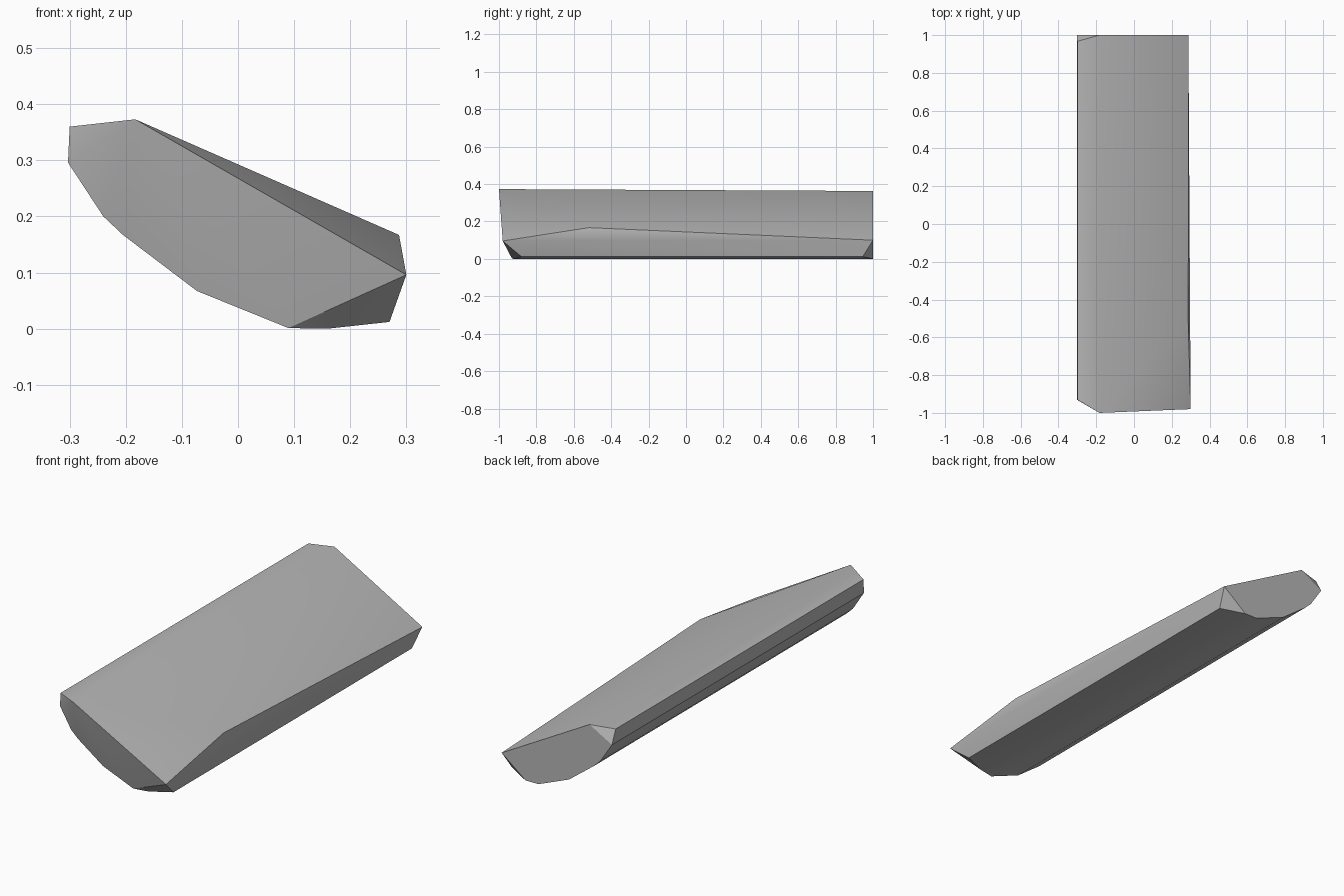
import bpy
import bmesh
import math

# Remove the default object
cube = bpy.data.objects.get("Cube")
if cube:
    bpy.data.objects.remove(cube, do_unlink=True)

# Plain grey material
grey = bpy.data.materials.new("grey")
grey.use_nodes = True
colour = (0.47, 0.47, 0.47, 1.0)
grey.diffuse_color = colour
grey.node_tree.nodes["Principled BSDF"].inputs["Base Color"].default_value = colour

# Cross-section corners: x, z, y at the front end, y at the back end
section = [
    (-0.30, 0.36, -0.93, 0.967),
    (-0.303, 0.296, -0.93, 1.0),
    (-0.24, 0.20, -0.935, 1.0),
    (-0.205, 0.167, -0.935, 1.0),
    (-0.073, 0.067, -0.93, 1.0),
    (0.09, 0.001, -0.93, 1.0),
    (0.16, 0.0, -0.915, 1.0),
    (0.27, 0.012, -0.88, 0.945),
]
points = []
for x, z, front, back in section:
    points += [(x, front, z), (x, back, z)]

# Ridge ends, lower side corners and the raised point on the side edge
points += [
    (-0.183, -1.0, 0.373), (-0.183, 1.0, 0.363),
    (0.30, -0.98, 0.096), (0.288, 1.0, 0.10),
    (0.287, -0.52, 0.167),
]

# Wrap the corners in a convex skin
bm = bmesh.new()
for p in points:
    bm.verts.new(p)
result = bmesh.ops.convex_hull(bm, input=bm.verts[:])
loose = [v for v in bm.verts if not v.link_faces]
bmesh.ops.delete(bm, geom=loose, context='VERTS')
bmesh.ops.dissolve_limit(bm, angle_limit=math.radians(0.5),
                         verts=bm.verts[:], edges=bm.edges[:])
bmesh.ops.recalc_face_normals(bm, faces=bm.faces[:])

mesh = bpy.data.meshes.new("faceted_slab")
bm.to_mesh(mesh)
bm.free()
mesh.materials.append(grey)
slab = bpy.data.objects.new("faceted_slab", mesh)
bpy.context.collection.objects.link(slab)

# Soften shallow edges, keep the strong ones crisp
bpy.ops.object.select_all(action='DESELECT')
slab.select_set(True)
bpy.context.view_layer.objects.active = slab
bpy.ops.object.shade_smooth_by_angle(angle=math.radians(31))
